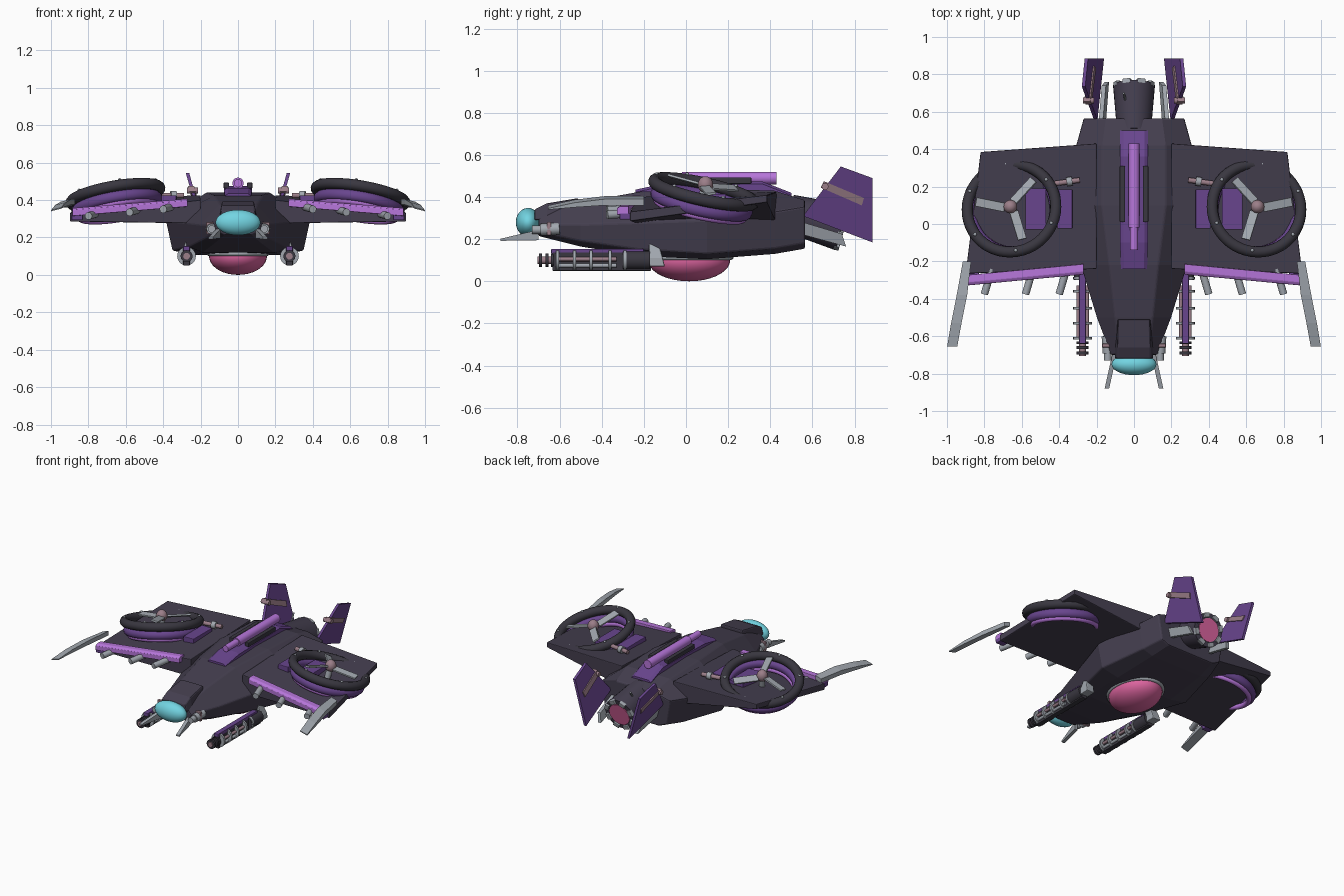
import bpy, bmesh, math
from mathutils import Vector, Matrix

if "Cube" in bpy.data.objects:
    bpy.data.objects.remove(bpy.data.objects["Cube"])


def material(name, rgb):
    m = bpy.data.materials.new(name)
    m.use_nodes = True
    m.diffuse_color = (*rgb, 1)
    m.node_tree.nodes["Principled BSDF"].inputs["Base Color"].default_value = (*rgb, 1)
    return m


HULL = material("dark hull", (.058, .049, .078))
RUBBER = material("charcoal", (.041, .038, .051))
PURPLE = material("deep purple", (.14, .06, .27))
LILAC = material("bright lilac", (.47, .18, .70))
GREY = material("steel grey", (.36, .39, .43))
CYAN = material("cyan glass", (.17, .66, .76))
PINK = material("pink glow", (.72, .13, .35))
MAUVE = material("dusty mauve", (.33, .21, .25))


def finish(name, bm, mat, smooth=False, bevel=0):
    bmesh.ops.recalc_face_normals(bm, faces=bm.faces)
    me = bpy.data.meshes.new(name)
    bm.to_mesh(me)
    bm.free()
    me.materials.append(mat)
    ob = bpy.data.objects.new(name, me)
    bpy.context.collection.objects.link(ob)
    if bevel:
        mod = ob.modifiers.new("soft edges", 'BEVEL')
        mod.width, mod.segments = bevel, 2
    if smooth:
        bpy.ops.object.select_all(action='DESELECT')
        bpy.context.view_layer.objects.active = ob
        ob.select_set(True)
        bpy.ops.object.shade_smooth_by_angle(angle=math.radians(40))
    return ob


def pair(ob):
    # Mirrored copy for the other side
    base = ob.name
    other = ob.copy()
    other.data = ob.data.copy()
    other.data.transform(Matrix.Scale(-1, 4, (1, 0, 0)))
    other.data.flip_normals()
    ob.name, other.name = "left_" + base, "right_" + base
    bpy.context.collection.objects.link(other)


def loft(name, rings, mat, bevel=0):
    bm = bmesh.new()
    loops = [[bm.verts.new(p) for p in r] for r in rings]
    n = len(loops[0])
    for a, b in zip(loops, loops[1:]):
        for i in range(n):
            bm.faces.new((a[i], a[(i + 1) % n], b[(i + 1) % n], b[i]))
    bm.faces.new(loops[0])
    bm.faces.new(loops[-1][::-1])
    return finish(name, bm, mat, bevel=bevel)


def rod(name, a, b, r, mat, r2=None, sides=20):
    a, b = Vector(a), Vector(b)
    turn = (b - a).to_track_quat('Z', 'Y').to_matrix().to_4x4()
    bm = bmesh.new()
    bmesh.ops.create_cone(bm, cap_ends=True, segments=sides, radius1=r,
                          radius2=r if r2 is None else r2, depth=(b - a).length,
                          matrix=Matrix.Translation((a + b) / 2) @ turn)
    return finish(name, bm, mat, True)


def box(name, loc, size, mat, frame=Matrix(), bevel=.004):
    bm = bmesh.new()
    bmesh.ops.create_cube(bm, size=1, matrix=frame @ Matrix.Translation(loc) @ Matrix.Diagonal((*size, 1)))
    return finish(name, bm, mat, bevel=bevel)


def ball(name, loc, size, mat):
    bm = bmesh.new()
    bmesh.ops.create_uvsphere(bm, u_segments=32, v_segments=18, radius=1,
                              matrix=Matrix.Translation(loc) @ Matrix.Diagonal((*size, 1)))
    return finish(name, bm, mat, True)


def hoop(name, frame, major, minor, mat, squash=1):
    # Ring swept from a round section whose height is scaled by squash
    bm = bmesh.new()
    sec = [(major + minor * math.cos(t * math.tau / 12), 0, squash * minor * math.sin(t * math.tau / 12))
           for t in range(12)]
    vs = [bm.verts.new(p) for p in sec]
    es = [bm.edges.new((vs[i], vs[i - 1])) for i in range(12)]
    bmesh.ops.spin(bm, geom=vs + es, cent=(0, 0, 0), axis=(0, 0, 1), angle=math.tau, steps=48, use_merge=True)
    bmesh.ops.remove_doubles(bm, verts=bm.verts, dist=1e-5)
    bm.transform(frame)
    return finish(name, bm, mat, True)


# Fuselage: y, then half width and height of bottom, lower side, ridge and top corners
def section(y, *corners):
    half = list(zip(corners[::2], corners[1::2]))
    return [(x, y, z) for x, z in half] + [(-x, y, z) for x, z in half[::-1]]


loft("fuselage", [section(*s) for s in (
    (-.70, .07, .215, .11, .235, .125, .27, .08, .32),
    (-.5, .13, .165, .18, .19, .20, .27, .10, .375),
    (-.22, .19, .12, .26, .15, .285, .28, .13, .425),
    (.1, .22, .105, .35, .13, .385, .29, .17, .44),
    (.42, .20, .13, .28, .155, .31, .33, .17, .43),
    (.565, .18, .155, .24, .18, .27, .355, .15, .385))], HULL, .008)

# Nose: hood, glass, side guns and prongs
loft("nose_hood", [[(-w, y, .29), (w, y, .29), (w * .85, y, z), (-w * .85, y, z)]
                   for y, w, z in ((-.72, .105, .34), (-.66, .105, .37), (-.51, .10, .395))], HULL, .008)
ball("nose_glass", (0, -.75, .28), (.12, .058, .068), CYAN)
pair(rod("nose_gun", (.145, -.60, .25), (.14, -.69, .245), .028, GREY))
pair(rod("nose_gun_muzzle", (.14, -.68, .245), (.14, -.73, .245), .02, GREY))
pair(box("nose_gun_clamp", (.145, -.65, .25), (.05, .02, .065), MAUVE))
pair(loft("nose_prong", [[(x - .012, y, z - h), (x + .012, y, z - h), (x + .012, y, z + h), (x - .012, y, z + h)]
                         for x, y, z, h in ((.105, -.70, .22, .025), (.145, -.88, .197, .005))], GREY))

# Spine: raised plate, tube and side bars
loft("spine_plate", [[(-w, y, .37), (w, y, .37), (w, y, z - .012), (w * .75, y, z), (-w * .75, y, z), (-w, y, z - .012)]
                     for y, w, z in ((-.24, .07, .435), (-.1, .075, .465), (.36, .075, .475), (.5, .075, .42))], PURPLE)
rod("spine_tube", (0, -.02, .49), (0, .43, .49), .03, LILAC)
rod("spine_tube_front", (0, -.14, .49), (0, 0, .49), .022, LILAC)
pair(box("spine_bar", (.062, .16, .478), (.03, .30, .03), RUBBER))

# Belly dome
ball("belly_dome", (0, .015, .10), (.155, .195, .10), PINK)
hoop("belly_ring", Matrix.Translation((0, .015, .113)) @ Matrix.Diagonal((.155, .195, .15, 1)), 1, .08, GREY)

# Wings
wing = [(.2, -.24, .275, .40), (.90, -.265, .285, .33), (.82, .385, .375, .41), (.2, .43, .275, .425)]
pair(loft("wing", [[(x, y, lo) for x, y, lo, hi in wing], [(x, y, hi) for x, y, lo, hi in wing]], HULL, .005))
pair(loft("wing_front_rail", [[(x, y + .028, z - .02), (x, y - .028, z - .02), (x, y - .028, z + .012),
                               (x, y - .012, z + .022), (x, y + .028, z + .022)]
                              for x, y, z in ((.27, -.242, .385), (.885, -.30, .335))], LILAC, .003))
pair(box("wing_tip_cap", (.86, -.285, .308), (.06, .06, .03), PURPLE))
for n, x in enumerate((.38, .56, .78)):
    z = .37 - .09 * (x - .3)
    pair(rod(f"wing_pod_{n + 1}", (x - .02, -.24, z), (x + .02, -.375, z - .012), .02, GREY))
pair(loft("wing_tip_blade", [[(x - w, y, z), (x + w, y, z - .014), (x + w, y, z - h - .014), (x - w, y, z - h)]
                             for x, y, z, w, h in ((.893, -.20, .405, .022, .03), (.92, -.38, .405, .028, .03),
                                                   (.95, -.53, .387, .028, .022), (.972, -.655, .36, .027, .006))],
          GREY))

# Tilted fans on the wings
tilt = Vector((.17, .22, 1)).to_track_quat('Z', 'Y').to_matrix().to_4x4()
fan = Matrix.Translation((.655, .085, .425)) @ tilt
pair(hoop("fan_ring", fan, .24, .03, RUBBER))
pair(hoop("fan_lower_ring", fan @ Matrix.Translation((0, 0, -.055)), .222, .025, PURPLE, 1.2))
pair(hoop("fan_trim_ring", fan @ Matrix.Translation((0, 0, -.085)), .21, .018, LILAC))
pair(ball("fan_hub", fan @ Vector((0, 0, .035)), (.036, .036, .04), MAUVE))
pair(rod("fan_shaft", fan @ Vector((0, 0, -.06)), fan @ Vector((0, 0, .03)), .02, GREY))
for n in range(3):
    spin = fan @ Matrix.Rotation(math.radians(110 + 120 * n), 4, 'Z')
    pair(box(f"fan_blade_{n + 1}", (.11, 0, .03), (.16, .048, .012), GREY,
             spin @ Matrix.Rotation(.3, 4, 'X'), .002))
for n in range(6):
    spot = Matrix.Rotation(math.tau * n / 6, 4, 'Z') @ Vector((.24, 0, .028))
    pair(ball(f"fan_bolt_{n + 1}", fan @ spot, (.009, .009, .009), GREY))
pair(box("fan_mount_inner", (.37, .08, .395), (.08, .21, .06), PURPLE))
pair(box("fan_mount_outer", (.525, .08, .39), (.11, .22, .05), PURPLE))
pair(rod("fan_pin", (.29, .235, .425), (.47, .21, .425), .014, MAUVE))
pair(rod("fan_pin_collar", (.33, .23, .425), (.36, .225, .425), .024, GREY))

# Gun pods under the body
X, Z = .275, .10
pair(box("gun_core", (X, -.40, Z - .005), (.036, .47, .09), RUBBER))
pair(box("gun_rail", (X, -.42, .142), (.036, .44, .024), PURPLE))
pair(rod("gun_breech", (X, -.30, Z), (X, -.17, Z), .045, RUBBER))
pair(rod("gun_muzzle", (X, -.705, Z), (X, -.62, Z), .018, MAUVE))
for n, y in enumerate((-.69, -.66, -.635)):
    pair(rod(f"gun_collar_{n + 1}", (X, y - .007, Z), (X, y + .007, Z), .032, RUBBER))
for n, y in enumerate((-.61, -.53, -.45, -.36, -.29)):
    pair(rod(f"gun_band_{n + 1}", (X, y - .007, Z), (X, y + .007, Z), .05, GREY))
for n, (x, z, mat) in enumerate(((.024, .105, MAUVE), (.022, .075, GREY), (-.024, .105, MAUVE), (-.022, .075, GREY))):
    pair(rod(f"gun_rod_{n + 1}", (X + x, -.61, z), (X + x, -.33, z), .01, mat, sides=10))
pair(loft("gun_bracket", [[(x - .03, -.175, z), (x + .03, -.175, z), (x + .03, y, z), (x - .03, y, z)]
                          for x, y, z in ((X, -.10, .07), (X, -.11, .11), (.25, -.13, .18))], GREY, .006))

# Tail thruster
back, axis = Vector((0, .74, .255)), Vector((0, .96, -.26)).normalized()
rod("thruster", back - axis * .26, back, .09, HULL, .112, 32)
rod("thruster_glow", back - axis * .01, back + axis * .006, .078, PINK, sides=32)
aim = Matrix.Translation(back) @ axis.to_track_quat('Z', 'Y').to_matrix().to_4x4()
for n in range(8):
    box(f"thruster_tooth_{n + 1}", (.097, 0, 0), (.03, .045, .026), GREY,
        aim @ Matrix.Rotation(math.tau * (n + .5) / 8, 4, 'Z'))
rod("thruster_aerial", (-.045, .66, .36), (-.055, .70, .41), .006, GREY, sides=8)


# Tail fins leaning outward
def lean(y, z, off=0):
    return (.27 - .28 * (.545 - z) + off, y, z)


def slab(name, points, inner, outer, mat):
    pair(loft(name, [[lean(y, z, o) for y, z in points] for o in (inner, outer)], mat))


slab("tail_fin", [(.555, .31), (.735, .545), (.885, .49), (.885, .185)], -.009, .009, PURPLE)
slab("tail_fin_strip", [(.64, .445), (.655, .475), (.845, .395), (.835, .36)], -.016, .016, MAUVE)
slab("tail_strut", [(.54, .225), (.54, .285), (.74, .225), (.76, .165)], -.03, -.008, GREY)
pair(rod("tail_fin_pivot", lean(.66, .45, -.03), lean(.66, .45, .03), .016, MAUVE))
